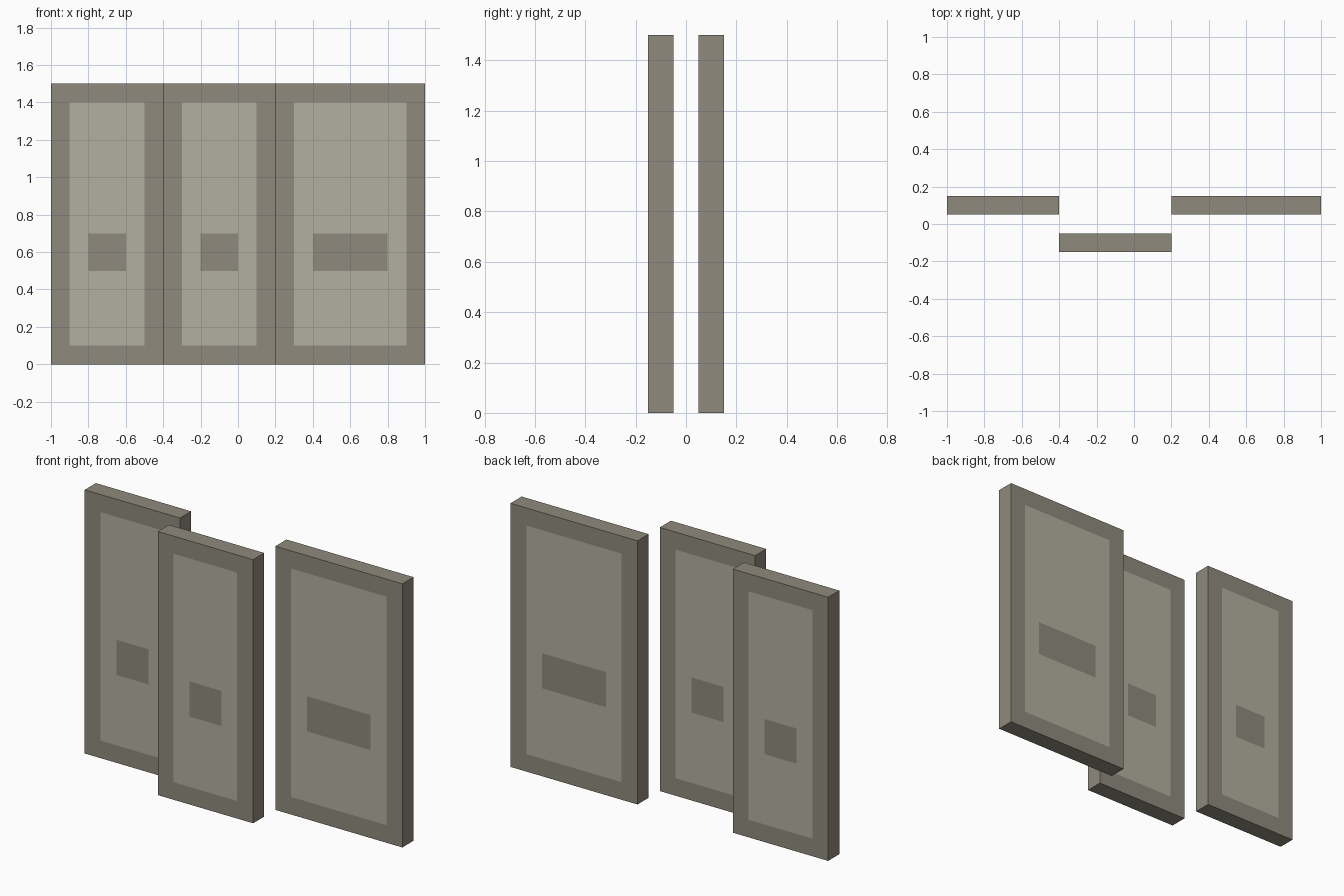
import bpy, bmesh
from mathutils import Vector

if "Cube" in bpy.data.objects:
    bpy.data.objects.remove(bpy.data.objects["Cube"])

HEIGHT, DEPTH, BORDER = 1.5, 0.1, 0.1


def material(name, color):
    m = bpy.data.materials.new(name)
    m.diffuse_color = (*color, 1)
    m.use_nodes = True
    m.node_tree.nodes["Principled BSDF"].inputs["Base Color"].default_value = m.diffuse_color
    return m


frame_mat = material("frame_grey", (0.275, 0.254, 0.205))
field_mat = material("field_light", (0.44, 0.434, 0.352))


def panel(name, x0, x1, y):
    """Slab with a flush light field and a dark plate, split by cuts and coloured per face."""
    bm = bmesh.new()
    bmesh.ops.create_cube(bm, size=1)
    bmesh.ops.scale(bm, vec=(x1 - x0, DEPTH, HEIGHT), verts=bm.verts)
    bmesh.ops.translate(bm, vec=((x0 + x1) / 2, y, HEIGHT / 2), verts=bm.verts)
    field = (x0 + BORDER, x1 - BORDER, BORDER, HEIGHT - BORDER)
    plate = (x0 + 2 * BORDER, x1 - 2 * BORDER, 0.5, 0.7)

    # Cut along the borders of the field and the plate
    for xa, xb, za, zb in (field, plate):
        for co, no in (((xa, 0, 0), (1, 0, 0)), ((xb, 0, 0), (1, 0, 0)),
                       ((0, 0, za), (0, 0, 1)), ((0, 0, zb), (0, 0, 1))):
            bmesh.ops.bisect_plane(bm, geom=bm.verts[:] + bm.edges[:] + bm.faces[:],
                                   plane_co=Vector(co), plane_no=Vector(no))

    def inside(c, r):
        return r[0] < c.x < r[1] and r[2] < c.z < r[3]

    # Light field on front and back only
    for f in bm.faces:
        c = f.calc_center_median()
        f.material_index = int(abs(f.normal.y) > 0.5 and inside(c, field) and not inside(c, plate))

    mesh = bpy.data.meshes.new(name)
    bm.to_mesh(mesh)
    bm.free()
    mesh.materials.append(frame_mat)
    mesh.materials.append(field_mat)
    bpy.context.collection.objects.link(bpy.data.objects.new(name, mesh))


# Two rear panels with a staggered front panel between them
panel("left_panel", -1.0, -0.4, 0.1)
panel("middle_panel", -0.4, 0.2, -0.1)
panel("right_panel", 0.2, 1.0, 0.1)
